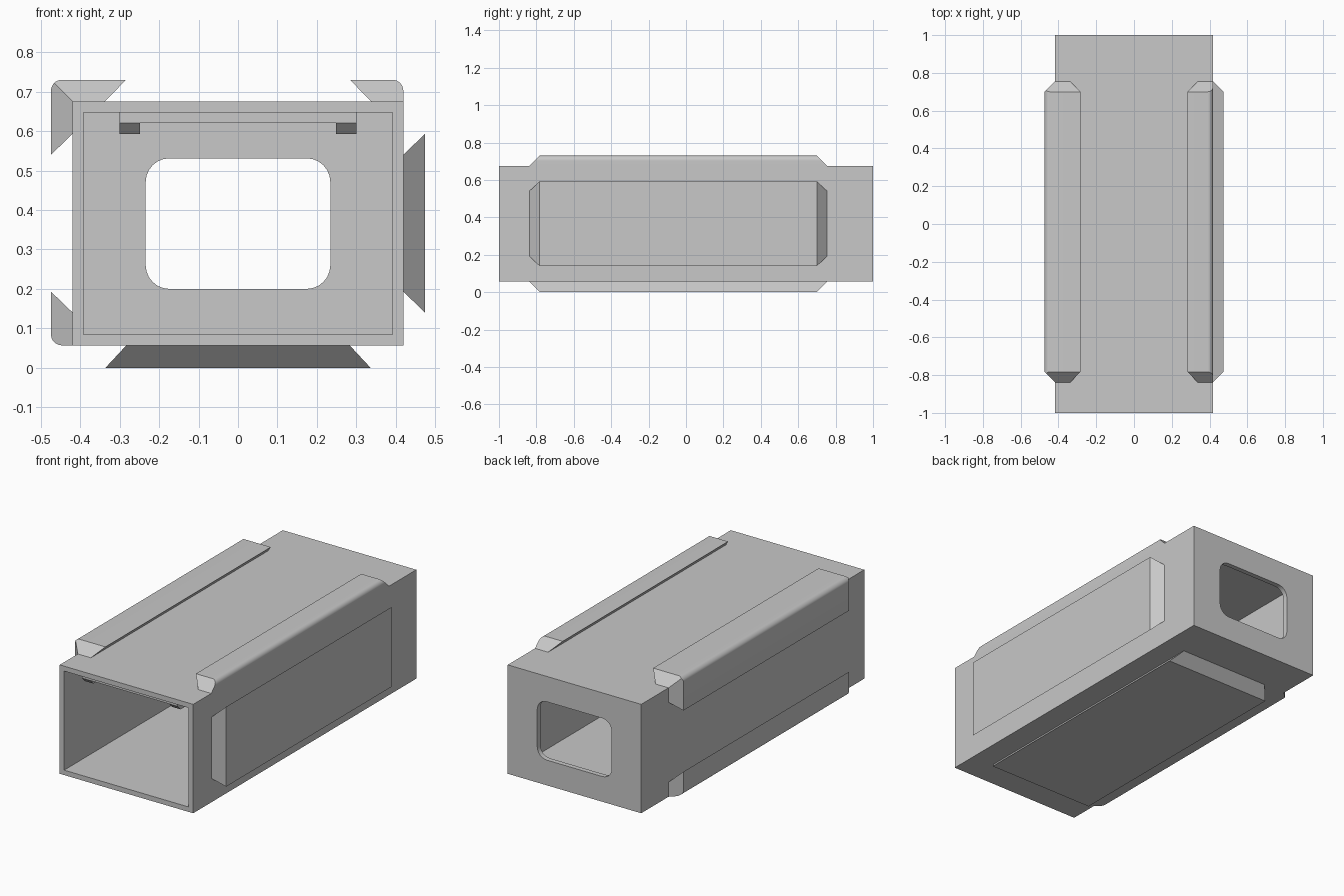
import bpy, bmesh
from math import sin, cos, pi

if "Cube" in bpy.data.objects:
    bpy.data.objects.remove(bpy.data.objects["Cube"], do_unlink=True)

grey = bpy.data.materials.new("plain_grey")
grey.use_nodes = True
grey.diffuse_color = (0.58, 0.58, 0.58, 1)
grey.node_tree.nodes["Principled BSDF"].inputs["Base Color"].default_value = (0.58, 0.58, 0.58, 1)

# Main dimensions
HALF, BOTTOM, TOP = 0.419, 0.057, 0.675     # housing
WALL = 0.028
STEP = 0.055                                # pad height
SLOPE = 0.053                               # undercut of the pad sides
Y_FRONT, Y_BACK = -0.838, 0.755             # pad ends at the base
OUT, ROOF = HALF + STEP, TOP + STEP
R = 0.028                                   # rounded pad corner


def arc(cx, cz, r, a0, a1, steps):
    """Points on an arc in the xz plane, angles in degrees."""
    angles = [(a0 + (a1 - a0) * i / steps) * pi / 180 for i in range(steps + 1)]
    return [(cx + r * cos(a), cz + r * sin(a)) for a in angles]


def add_prism(bm, profile, y0, y1, height=lambda x, z: 0, closed=True):
    """Sweep an xz profile along y; ends retreat by the local height."""
    front = [bm.verts.new((x, y0 + height(x, z), z)) for x, z in profile]
    back = [bm.verts.new((x, y1 - height(x, z), z)) for x, z in profile]
    bm.faces.new(front)
    bm.faces.new(back[::-1])
    n = len(profile)
    for i in range(n if closed else n - 1):
        j = (i + 1) % n
        bm.faces.new((front[j], front[i], back[i], back[j]))


def finish(name, bm):
    bmesh.ops.remove_doubles(bm, verts=bm.verts, dist=1e-5)
    bmesh.ops.recalc_face_normals(bm, faces=bm.faces)
    mesh = bpy.data.meshes.new(name)
    bm.to_mesh(mesh)
    bm.free()
    mesh.materials.append(grey)
    obj = bpy.data.objects.new(name, mesh)
    bpy.context.collection.objects.link(obj)
    return obj


def smooth(obj):
    bpy.ops.object.select_all(action='DESELECT')
    obj.select_set(True)
    bpy.context.view_layer.objects.active = obj
    bpy.ops.object.shade_smooth_by_angle(angle=pi / 6)


def prism(name, profile, y0=Y_FRONT, y1=Y_BACK, height=lambda x, z: 0):
    bm = bmesh.new()
    add_prism(bm, profile, y0, y1, height)
    return finish(name, bm)


def rect(x0, x1, z0, z1):
    return [(x0, z0), (x1, z0), (x1, z1), (x0, z1)]


# Hollow housing, open in front, with a rounded window in the back wall
housing = prism("housing", rect(-HALF, HALF, BOTTOM, TOP), -1, 1)
cavity = prism("cavity_cutter", rect(-HALF + WALL, HALF - WALL, BOTTOM + WALL, TOP - WALL),
               -1.1, 1 - WALL)
wx, wz0, wz1, wr = 0.234, 0.2, 0.531, 0.06
outline = (arc(wx - wr, wz1 - wr, wr, 0, 90, 6) + arc(wr - wx, wz1 - wr, wr, 90, 180, 6)
           + arc(wr - wx, wz0 + wr, wr, 180, 270, 6) + arc(wx - wr, wz0 + wr, wr, 270, 360, 6))
window = prism("window_cutter", outline, 0.9, 1.1)
for cutter in (cavity, window):
    cutter.hide_render = True
    mod = housing.modifiers.new(cutter.name, 'BOOLEAN')
    mod.operation, mod.solver, mod.object = 'DIFFERENCE', 'EXACT', cutter
    bpy.context.view_layer.objects.active = housing
    bpy.ops.object.modifier_apply(modifier=mod.name)
    bpy.data.objects.remove(cutter, do_unlink=True)
smooth(housing)


# Height of a point above the housing roof, floor or side
def above_roof(x, z):
    return z - TOP


def below_floor(x, z):
    return BOTTOM - z


def beyond_side(x, z):
    return abs(x) - HALF


# Large dovetail pads on the side and underneath
prism("side_pad", [(HALF, 0.193), (OUT, 0.193 - SLOPE), (OUT, 0.54 + SLOPE), (HALF, 0.54)],
      height=beyond_side)
prism("bottom_pad", [(-0.283, BOTTOM), (-0.283 - SLOPE, 0), (0.283 + SLOPE, 0), (0.283, BOTTOM)],
      height=below_floor)

# Top rail with one rounded edge
inner = 0.337
smooth(prism("top_rail", [(HALF, TOP)] + arc(HALF - R, ROOF - R, R, 0, 90, 8)
             + [(inner - SLOPE, ROOF), (inner, TOP)], height=above_roof))

# Lower side rail with one rounded edge
smooth(prism("lower_side_rail", [(-HALF, BOTTOM)] + arc(R - OUT, BOTTOM + R, R, 270, 180, 8)
             + [(-OUT, 0.193), (-HALF, 0.193 - SLOPE)], height=beyond_side))

# Corner rail wrapping the upper edge, two halves meeting at a mitre
bm = bmesh.new()
cx, cz = R - OUT, ROOF - R
add_prism(bm, [(-HALF, TOP), (-inner, TOP), (SLOPE - inner, ROOF)] + arc(cx, cz, R, 90, 135, 4),
          Y_FRONT, Y_BACK, above_roof, closed=False)
add_prism(bm, [(-HALF, TOP), (-HALF, 0.593), (-OUT, 0.593 - SLOPE)] + arc(cx, cz, R, 180, 135, 4),
          Y_FRONT, Y_BACK, beyond_side, closed=False)
smooth(finish("corner_rail", bm))

# Latch bar under the roof, with a wedge-shaped catch at each end
bar_z = 0.62
prism("latch_bar", rect(-0.3, 0.3, bar_z, TOP - WALL), -0.97, -0.91)
for side, name in ((-1, "right_catch"), (1, "left_catch")):
    bm = bmesh.new()
    wedge = [(-0.97, bar_z), (-0.943, bar_z - 0.027), (-0.91, bar_z - 0.027), (-0.91, bar_z)]
    ends = [[bm.verts.new((side * x, y, z)) for y, z in wedge] for x in (0.248, 0.3)]
    for ring in ends:
        bm.faces.new(ring)
    for i in range(4):
        j = (i + 1) % 4
        bm.faces.new((ends[0][i], ends[0][j], ends[1][j], ends[1][i]))
    finish(name, bm)
